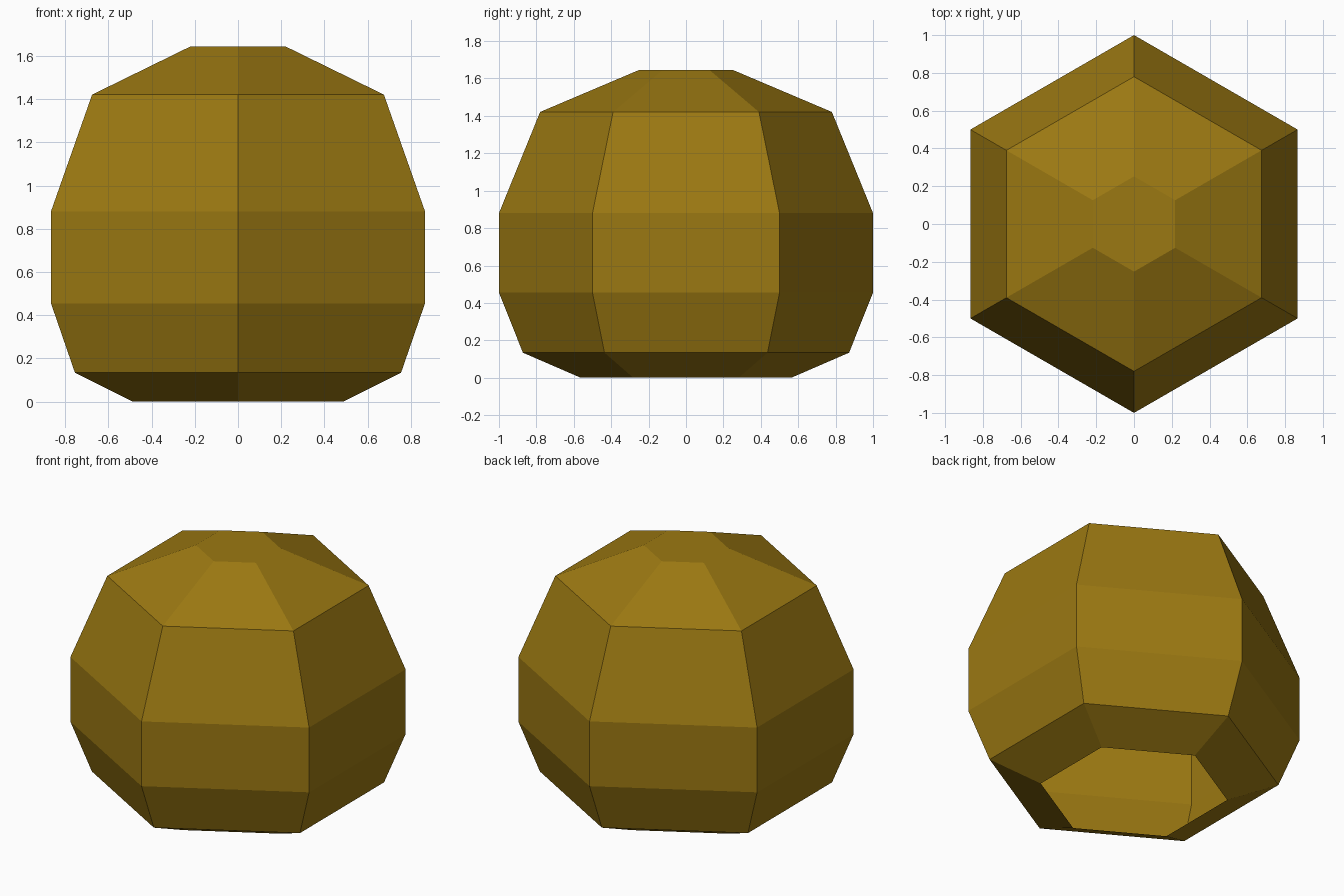
import bpy, bmesh, math

if "Cube" in bpy.data.objects:
    bpy.data.objects.remove(bpy.data.objects["Cube"])

SIDES = 6
# Profile from open bottom rim to flat top: (radius, height)
PROFILE = [(0.563, 0.0), (0.872, 0.134), (1.0, 0.455),
           (1.0, 0.88), (0.78, 1.421), (0.252, 1.645)]

mat = bpy.data.materials.new("dark mustard")
mat.diffuse_color = (0.33, 0.19, 0.006, 1.0)
mat.use_nodes = True
mat.node_tree.nodes["Principled BSDF"].inputs["Base Color"].default_value = mat.diffuse_color

# Hexagonal shell: hollow, open underneath, capped on top
bm = bmesh.new()
rings = []
for r, z in PROFILE:
    angles = [math.pi / 2 + i * math.tau / SIDES for i in range(SIDES)]
    rings.append([bm.verts.new((r * math.cos(a), r * math.sin(a), z)) for a in angles])
for low, high in zip(rings, rings[1:]):
    for i in range(SIDES):
        j = (i + 1) % SIDES
        bm.faces.new((low[i], low[j], high[j], high[i]))
bm.faces.new(rings[-1])

mesh = bpy.data.meshes.new("hexagonal_dome_shell")
bm.to_mesh(mesh)
bm.free()
mesh.materials.append(mat)
shell = bpy.data.objects.new("hexagonal_dome_shell", mesh)
bpy.context.collection.objects.link(shell)
